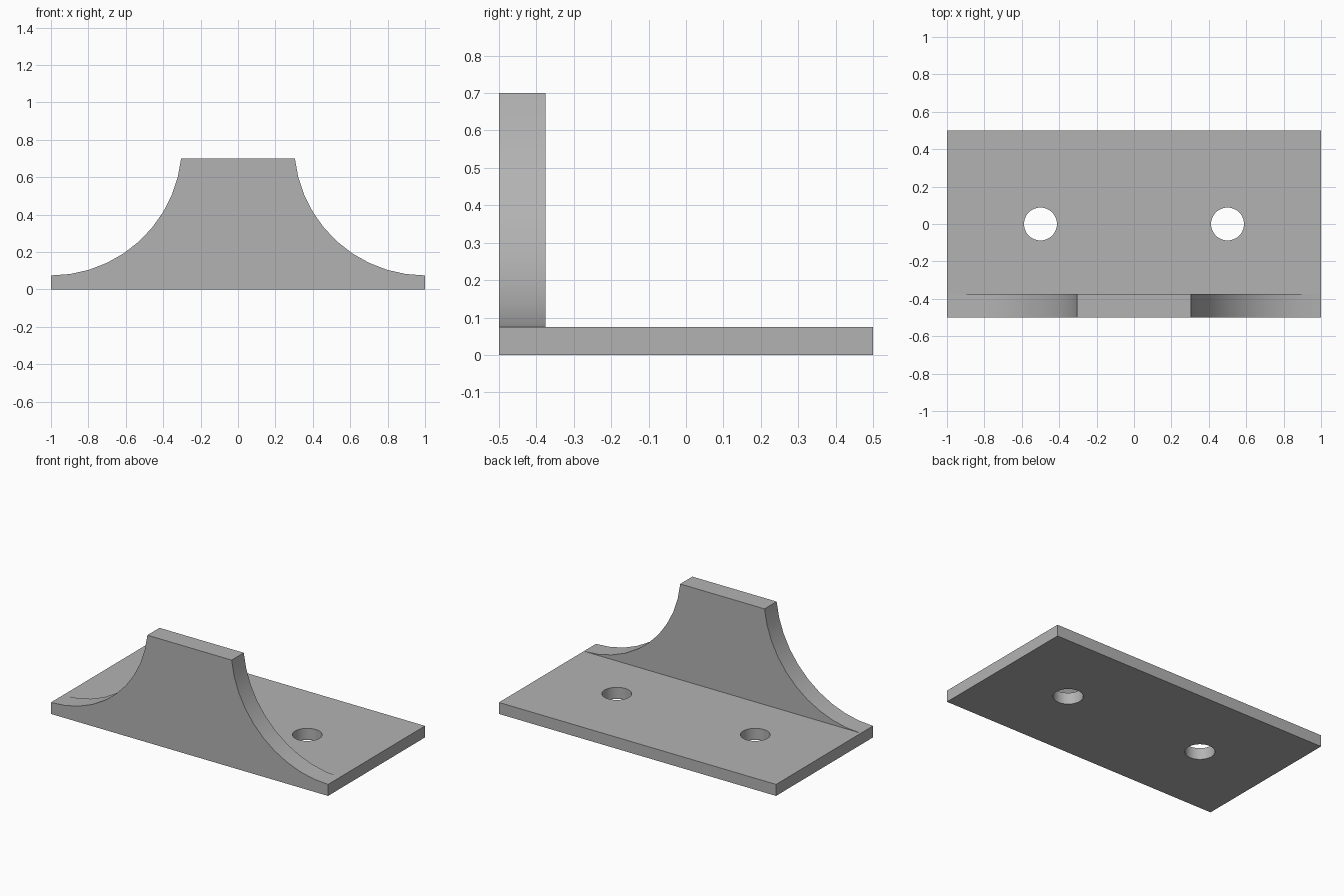
import bpy
import bmesh
from math import acos, cos, sin, radians

if "Cube" in bpy.data.objects:
    bpy.data.objects.remove(bpy.data.objects["Cube"], do_unlink=True)

WIDTH, DEPTH, BASE_T, HEIGHT, WEB_T = 2.0, 1.0, 0.075, 0.70, 0.125
ARC_R, ARC_STEPS = 0.70, 10
HOLE_X, HOLE_R = 0.5, 0.088

grey = bpy.data.materials.new("plain grey")
grey.use_nodes = True
colour = (0.45, 0.45, 0.45, 1)
grey.diffuse_color = colour
grey.node_tree.nodes["Principled BSDF"].inputs["Base Color"].default_value = colour


def extrude_profile(name, points, offset):
    """Make a solid by extruding a closed outline of 3D points."""
    bm = bmesh.new()
    face = bm.faces.new([bm.verts.new(p) for p in points])
    moved = bmesh.ops.extrude_face_region(bm, geom=[face])["geom"]
    verts = [v for v in moved if isinstance(v, bmesh.types.BMVert)]
    bmesh.ops.translate(bm, verts=verts, vec=offset)
    bmesh.ops.recalc_face_normals(bm, faces=bm.faces)
    mesh = bpy.data.meshes.new(name)
    bm.to_mesh(mesh)
    bm.free()
    mesh.materials.append(grey)
    obj = bpy.data.objects.new(name, mesh)
    bpy.context.collection.objects.link(obj)
    return obj


def combine(target, tool, operation):
    """Apply a boolean and remove the tool object."""
    mod = target.modifiers.new(operation.lower(), 'BOOLEAN')
    mod.object, mod.operation, mod.solver = tool, operation, 'EXACT'
    bpy.context.view_layer.objects.active = target
    bpy.ops.object.modifier_apply(modifier=mod.name)
    bpy.data.objects.remove(tool, do_unlink=True)


# Base plate
w, d = WIDTH / 2, DEPTH / 2
bracket = extrude_profile(
    "bracket", [(-w, -d, 0), (w, -d, 0), (w, d, 0), (-w, d, 0)], (0, 0, BASE_T))

# Upright web with concave flanks that run out into the plate
centre_z = BASE_T + ARC_R
sweep = acos((centre_z - HEIGHT) / ARC_R)
angles = [sweep * i / ARC_STEPS for i in range(ARC_STEPS + 1)]
flank = [(w - ARC_R * sin(a), centre_z - ARC_R * cos(a)) for a in angles]
outline = [(w, 0)] + flank
outline += [(-x, z) for x, z in reversed(outline)]
web = extrude_profile("web", [(x, -d, z) for x, z in outline], (0, WEB_T, 0))
combine(bracket, web, 'UNION')

# Two screw holes through the plate
for side in (-1, 1):
    bpy.ops.mesh.primitive_cylinder_add(
        vertices=48, radius=HOLE_R, depth=BASE_T * 4, location=(side * HOLE_X, 0, 0))
    cutter = bpy.context.object
    cutter.hide_render = True
    cutter.data.materials.append(grey)
    combine(bracket, cutter, 'DIFFERENCE')

# Smooth curved walls, keep corners sharp
bpy.ops.object.select_all(action='DESELECT')
bracket.select_set(True)
bpy.context.view_layer.objects.active = bracket
bpy.ops.object.shade_smooth_by_angle(angle=radians(30))
